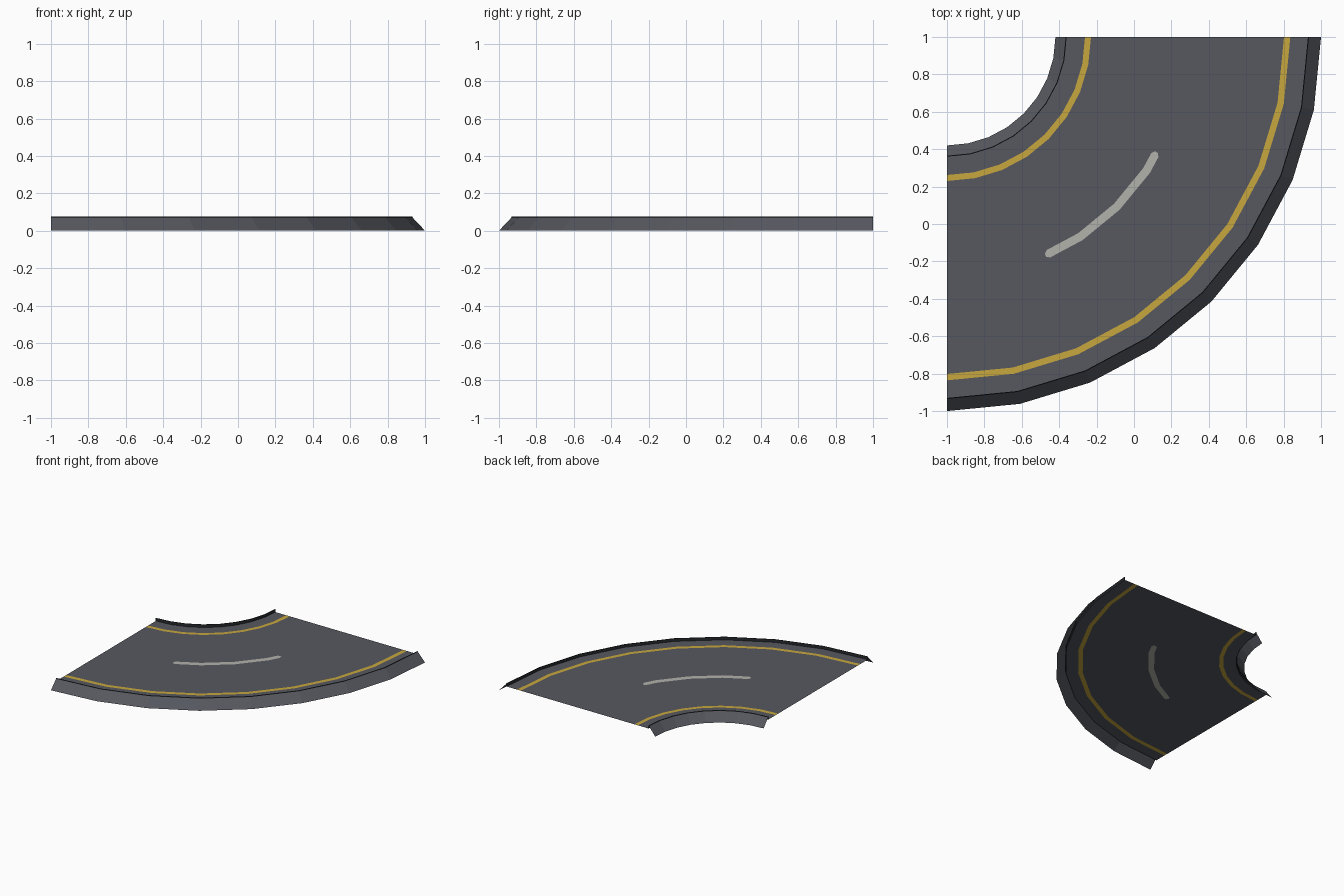
import bpy, bmesh, math

if "Cube" in bpy.data.objects:
    bpy.data.objects.remove(bpy.data.objects["Cube"])

SEG = 11.25                      # eight straight pieces per quarter turn
CX, CY = -1.0, 1.0               # centre of the bend
ROAD_Z, KERB_Z = 0.05, 0.075
DASH_R, DASH_A, DASH_B = 1.284, 24.3, 61.2


def material(name, rgb):
    m = bpy.data.materials.new(name)
    m.diffuse_color = (*rgb, 1)
    m.use_nodes = True
    m.node_tree.nodes["Principled BSDF"].inputs["Base Color"].default_value = m.diffuse_color
    return m


ASPHALT = material("asphalt grey", (0.093, 0.098, 0.115))
YELLOW = material("lane yellow", (0.58, 0.39, 0.05))
WHITE = material("dash off white", (0.45, 0.445, 0.41))
DARK = material("kerb dark edge", (0.02, 0.022, 0.026))


def bend_point(r, a, z):
    """Point on the eight-sided bend; a runs from the -x end to the +y end."""
    k = min(int(a / SEG + 1e-6), 7)
    mid = (k + 0.5) * SEG
    r *= math.cos(math.radians(SEG / 2)) / math.cos(math.radians(a - mid))
    t = math.radians(a)
    return (CX + r * math.sin(t), CY - r * math.cos(t), z)


def sweep(name, angles, profile, mats, pick):
    """profile(a) lists (r, z) from inside out; pick(column, angle) gives a material."""
    bm = bmesh.new()
    rows = [[bm.verts.new(bend_point(r, a, z)) for r, z in profile(a)] for a in angles]
    for i in range(len(rows) - 1):
        am = (angles[i] + angles[i + 1]) / 2
        for j in range(len(rows[0]) - 1):
            f = bm.faces.new((rows[i][j], rows[i][j + 1], rows[i + 1][j + 1], rows[i + 1][j]))
            f.material_index = pick(j, am)
    bm.normal_update()
    me = bpy.data.meshes.new(name)
    bm.to_mesh(me)
    bm.free()
    for m in mats:
        me.materials.append(m)
    ob = bpy.data.objects.new(name, me)
    bpy.context.collection.objects.link(ob)
    return ob


base = [k * SEG for k in range(9)]

# Road deck with cut-in yellow edge lines and one white centre dash
road_angles = sorted(base + [DASH_A, DASH_A + 0.8, DASH_B - 0.8, DASH_B])


def road_profile(a):
    w = 0.009 if a in (DASH_A, DASH_B) else 0.022     # rounded dash ends
    radii = [0.64, 0.738, 0.77, DASH_R - w, DASH_R + w, 1.802, 1.836, 1.93]
    return [(r, ROAD_Z) for r in radii]


def road_colour(j, a):
    if j in (1, 5):
        return 1
    return 2 if j == 3 and DASH_A < a < DASH_B else 0


sweep("road_surface", road_angles, road_profile, [ASPHALT, YELLOW, WHITE], road_colour)

# Kerbs: sloped outside, thin dark lip, step down to the road
sweep("inner_kerb", base,
      lambda a: [(0.58, 0), (0.635, 0.069), (0.637, KERB_Z), (0.64, KERB_Z), (0.64, ROAD_Z)],
      [ASPHALT, DARK], lambda j, a: 0 if j == 0 else 1)
sweep("outer_kerb", base,
      lambda a: [(1.93, ROAD_Z), (1.93, KERB_Z), (1.933, KERB_Z), (1.935, 0.069), (2.0, 0)],
      [ASPHALT, DARK], lambda j, a: 0 if j == 3 else 1)
